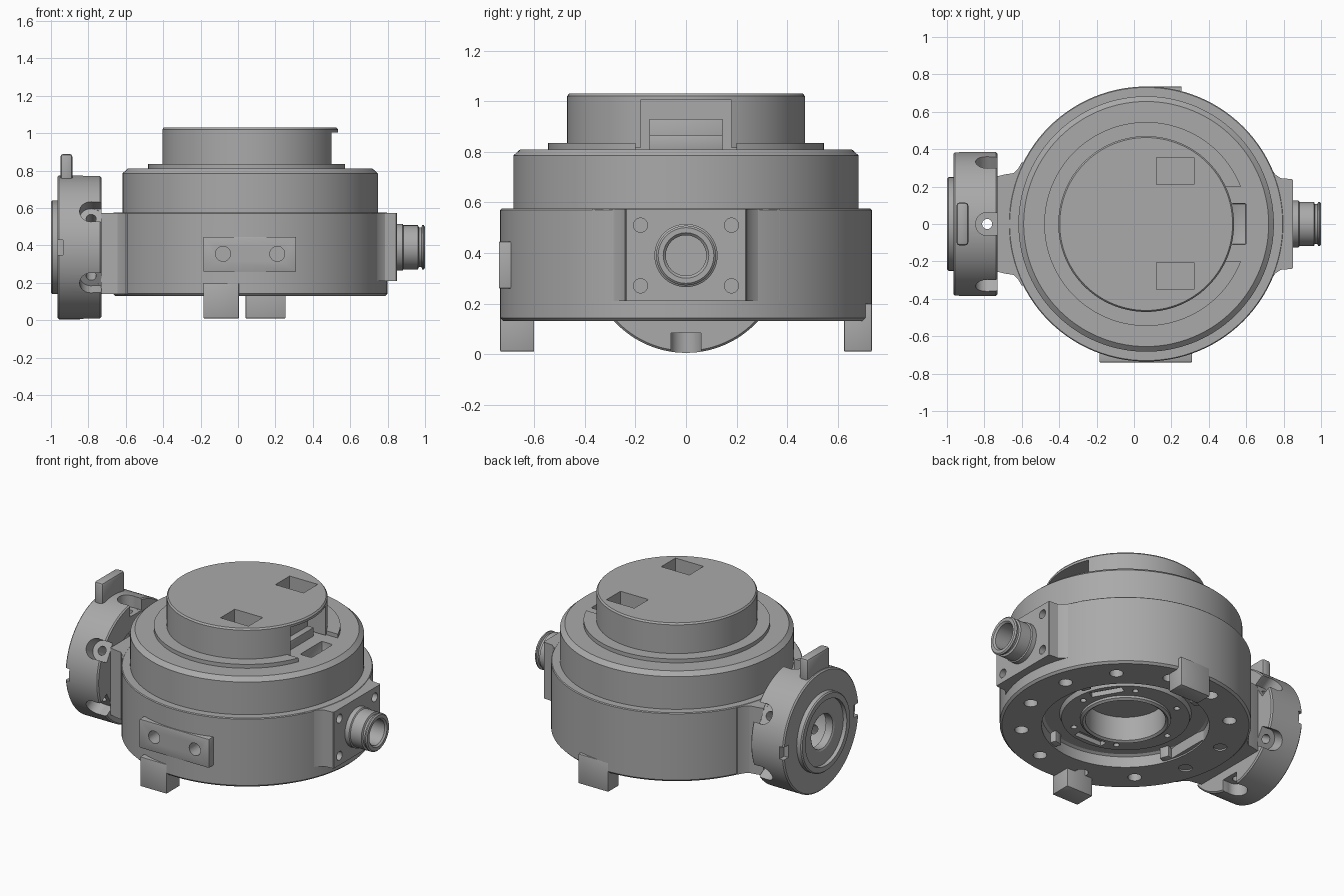
import bpy, bmesh
from math import pi, sin, cos, radians
from mathutils import Matrix, Vector

if "Cube" in bpy.data.objects:
    bpy.data.objects.remove(bpy.data.objects["Cube"])

steel = bpy.data.materials.new("machined_grey")
steel.use_nodes = True
GREY = (0.4, 0.4, 0.4, 1)
steel.diffuse_color = GREY
steel.node_tree.nodes["Principled BSDF"].inputs["Base Color"].default_value = GREY

CX = 0.065     # axis of the round housing
MID = 0.39     # height of the side ports
X, Y, Z = Vector((1, 0, 0)), Vector((0, 1, 0)), Vector((0, 0, 1))
parts = []


def finish(name, bm, keep=True):
    bmesh.ops.recalc_face_normals(bm, faces=bm.faces)
    mesh = bpy.data.meshes.new(name)
    bm.to_mesh(mesh)
    bm.free()
    mesh.materials.append(steel)
    ob = bpy.data.objects.new(name, mesh)
    bpy.context.collection.objects.link(ob)
    if keep:
        parts.append(ob)
    else:
        ob.hide_render = True
    return ob


def lathe(name, profile, along_x=False, steps=112):
    """Closed (radius, height) profile turned about z, or about x at port height."""
    bm = bmesh.new()
    vs = [bm.verts.new((r, 0, h)) for r, h in profile]
    es = [bm.edges.new((vs[i - 1], v)) for i, v in enumerate(vs)
          if not (profile[i - 1][0] == 0 and profile[i][0] == 0)]
    bmesh.ops.spin(bm, geom=vs + es, cent=(0, 0, 0), axis=(0, 0, 1),
                   angle=2 * pi, steps=steps)
    bmesh.ops.remove_doubles(bm, verts=bm.verts, dist=1e-4)
    m = Matrix.Translation((CX, 0, 0))
    if along_x:
        m = Matrix.Translation((0, 0, MID)) @ Matrix.Rotation(pi / 2, 4, 'Y')
    bm.transform(m)
    return finish(name, bm)


def box(name, x, y, z, bevel=0, keep=True, m=None):
    bm = bmesh.new()
    bmesh.ops.create_cube(bm, size=1)
    for v in bm.verts:
        v.co = [(a + b) / 2 + c * (b - a) for (a, b), c in zip((x, y, z), v.co)]
    if bevel:
        bmesh.ops.bevel(bm, geom=bm.edges[:], offset=bevel, segments=2,
                        profile=0.5, affect='EDGES')
    if m:
        bm.transform(m)
    return finish(name, bm, keep)


def rod(start, direction, length, r, sides=28):
    bm = bmesh.new()
    bmesh.ops.create_cone(bm, cap_ends=True, segments=sides, radius1=r,
                          radius2=r, depth=length)
    rot = Z.rotation_difference(direction).to_matrix().to_4x4()
    bm.transform(Matrix.Translation(start + direction * length / 2) @ rot)
    return finish("cutter", bm, False)


def fairing(name, half, z0, z1):
    """Plan outline mirrored in y and raised."""
    bm = bmesh.new()
    pts = half + [(x, -y) for x, y in reversed(half)]
    f = bm.faces.new([bm.verts.new((x, y, z0)) for x, y in pts])
    top = bmesh.ops.extrude_face_region(bm, geom=[f])["geom"]
    bmesh.ops.translate(bm, vec=(0, 0, z1 - z0),
                        verts=[g for g in top if isinstance(g, bmesh.types.BMVert)])
    return finish(name, bm)


def cut(targets, *cutters):
    for ob in targets:
        for c in cutters:
            mod = ob.modifiers.new("cut", 'BOOLEAN')
            mod.operation, mod.solver, mod.object = 'DIFFERENCE', 'EXACT', c
            bpy.context.view_layer.objects.active = ob
            bpy.ops.object.modifier_apply(modifier=mod.name)
    for c in cutters:
        bpy.data.objects.remove(c)


def bore(targets, at, out, *steps):
    """Stepped hole: (radius, depth) pairs entering against the out direction."""
    out, at = Vector(out), Vector(at)
    cut(targets, *[rod(at + out * 0.02, -out, d + 0.02, r) for r, d in steps])


def polar(radius, deg, z):
    return (CX + radius * cos(radians(deg)), radius * sin(radians(deg)), z)


# Round housing with stepped recess underneath
body = lathe("lower_housing", [
    (0, .32), (.235, .32), (.235, .165), (.25, .155), (.265, .165), (.265, .18),
    (.375, .18), (.385, .21), (.475, .21), (.49, .2), (.49, .13), (.722, .13),
    (.735, .143), (.735, .57), (.73, .575), (0, .575)])
upper = lathe("upper_housing", [
    (0, .55), (.683, .55), (.683, .785), (.655, .81), (0, .81)])
flange = lathe("top_flange", [(0, .8), (.545, .8), (.545, .835), (0, .835)])
cap = lathe("top_cap", [(0, .815), (.47, .815), (.47, 1.02), (.462, 1.03), (0, 1.03)])

# Mounting holes and arc slots on the underside
for i in range(12):
    bore([body], polar(.61, i * 30 + 15, .13), -Z, (.04, .12))
for i in range(3):
    for j in (-16, 16):
        bore([body], polar(.32, i * 120 + 30 + j * 1.9, .18), -Z, (.018, .05))
    spot = Matrix.Translation((CX, 0, 0)) @ Matrix.Rotation(radians(i * 120 + 30), 4, 'Z')
    cut([body], box("slot", (.295, .345), (-.1, .1), (.1, .21), keep=False, m=spot))
for i in range(4):
    spot = Matrix.Translation((CX, 0, 0)) @ Matrix.Rotation(radians(i * 90 + 20), 4, 'Z')
    box("recess_lug", (.45, .51), (-.03, .03), (.14, .22), .006, m=spot)

# Cap: screw holes, windows and side notch
for i in range(6):
    bore([cap], polar(.4, i * 60 + 30, 1.03), Z, (.045, .04), (.025, .1))
for y in ((.21, .355), (-.35, -.205)):
    cut([cap], box("window", (.12, .32), y, (.9, 1.1), keep=False))
cut([cap], box("notch", (.36, .7), (-.18, .18), (.7, 1.005), keep=False))
cut([flange], box("gap", (.36, .7), (-.2, .2), (.7, .9), keep=False))
box("notch_block", (.34, .4), (-.145, .145), (.8, .93), .004)
box("notch_step", (.34, .44), (-.145, .145), (.8, .865), .004)
cut([upper], box("pocket", (.52, .6), (-.11, .11), (.74, .9), .01, keep=False))
for y in (-.07, 0, .07):
    bore([upper], (.48, y, .81), Z, (.012, .03))

# Front pad and the two feet
pad = box("front_pad", (-.185, .31), (-.74, -.66), (.26, .445), .004)
for x in (-.08, .21):
    bore([pad, body], (x, -.74, .355), -Y, (.04, .09))
box("front_foot", (-.185, .005), (-.735, -.6), (.01, .2), .005)
box("back_foot", (.04, .255), (.625, .735), (.01, .2), .005)

# Right connector port
plate = fairing("port_plate", [(.5, .37), (.7, .37), (.73, .305), (.755, .265),
                               (.785, .245), (.845, .24), (.85, .235)], .21, .573)
for y in (-.18, .18):
    for z in (.27, .51):
        bore([plate], (.85, y, z), X, (.052, .03), (.028, .06))
lathe("port_connector", [
    (0, .88), (.08, .88), (.08, .99), (.09, 1), (.11, 1), (.118, .993), (.118, .985),
    (.106, .98), (.106, .967), (.118, .962), (.118, .885), (.125, .88), (.125, .83),
    (0, .83)], True, 64)

# Left neck and coupling ring
fairing("coupling_neck", [(-.4, .33), (-.6, .33), (-.62, .295), (-.645, .272),
                          (-.69, .265), (-.732, .255)], .14, .573)
ring = lathe("coupling_ring", [
    (.21, -1), (.243, -1), (.25, -.993), (.25, -.965), (.377, -.965), (.385, -.957),
    (.385, -.738), (.377, -.73), (.22, -.73), (.21, -.74)], True)
web = lathe("coupling_web", [
    (.11, -.97), (.12, -.975), (.215, -.975), (.215, -.92), (.11, -.92)], True, 72)
for i in range(12):
    a = i * pi / 6
    bore([web], (-.975, .165 * sin(a), MID + .165 * cos(a)), -X, (.027, .1))
for i in range(6):
    turn = Matrix.Translation((0, 0, MID)) @ Matrix.Rotation(i * pi / 3, 4, 'X')
    out = (turn.to_3x3() @ Z).normalized()
    bore([ring], turn @ Vector((-.785, 0, .385)), out, (.062, .08), (.027, .25))
    cut([ring], box("slot", (-.785, -.7), (-.06, .06), (.306, .42), keep=False, m=turn))
for y in ((.335, .42), (-.42, -.335)):
    cut([ring], box("key", (-1, -.935), y, (MID - .04, MID + .04), keep=False))
box("coupling_tab", (-.95, -.885), (-.115, .115), (.72, .89), .018)

# Smooth round walls, keep machined edges crisp
for ob in bpy.context.view_layer.objects:
    ob.select_set(ob in parts)
bpy.context.view_layer.objects.active = body
bpy.ops.object.shade_smooth_by_angle(angle=radians(25))
